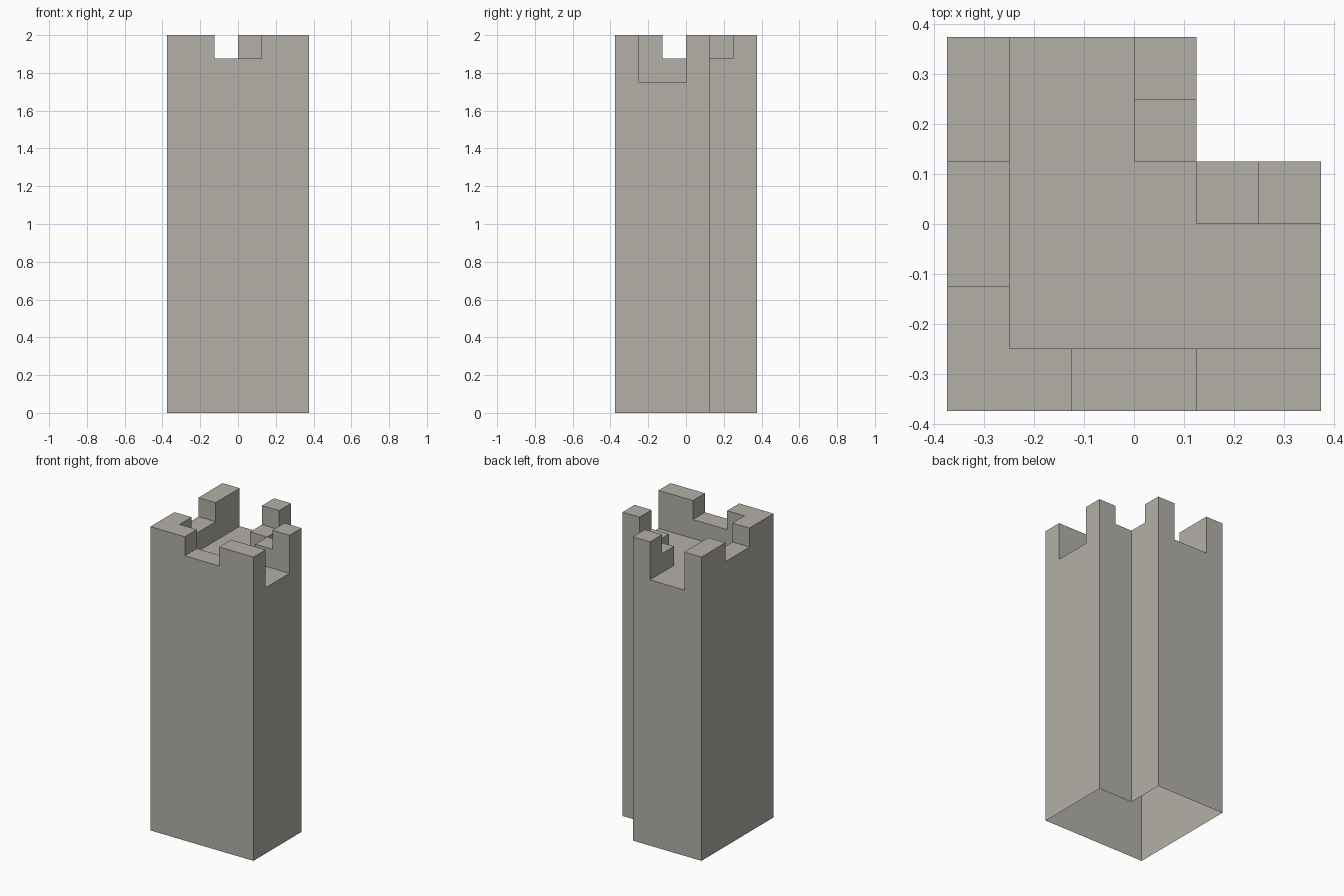
import bpy, bmesh, math

if "Cube" in bpy.data.objects:
    bpy.data.objects.remove(bpy.data.objects["Cube"])

CELL, HALF = 0.125, 0.375
LEVELS = [0.0, 1.75, 1.875, 2.0]     # ground, roof floor, crenel, merlon

# Battlement plan, front row first: 0 outside, 1 floor, 2 crenel, 3 merlon
PLAN = ["332233",
        "311111",
        "211111",
        "211123",
        "311200",
        "311300"]


def level(i, j):
    return int(PLAN[j][i]) if 0 <= i < 6 and 0 <= j < 6 else 0


def corner(i, j, k):
    return (i * CELL - HALF, j * CELL - HALF, LEVELS[k])


bm = bmesh.new()


def quad(points):
    bm.faces.new([bm.verts.new(corner(*p)) for p in points])


# Each side: neighbour step and the two plan corners, counter-clockwise
SIDES = [((0, -1), (0, 0), (1, 0)), ((1, 0), (1, 0), (1, 1)),
         ((0, 1), (1, 1), (0, 1)), ((-1, 0), (0, 1), (0, 0))]

for j in range(6):
    for i in range(6):
        h = level(i, j)
        if not h:
            continue
        # Floor, crenel and merlon tops
        quad([(i, j, h), (i + 1, j, h), (i + 1, j + 1, h), (i, j + 1, h)])
        # Walls down to the lower neighbour (the shaft is open underneath)
        for (dx, dy), a, b in SIDES:
            for k in range(level(i + dx, j + dy), h):
                p, q = (i + a[0], j + a[1]), (i + b[0], j + b[1])
                quad([(*p, k), (*q, k), (*q, k + 1), (*p, k + 1)])

# Merge the cells into large flat faces
bmesh.ops.remove_doubles(bm, verts=bm.verts[:], dist=0.0001)
bmesh.ops.dissolve_limit(bm, angle_limit=math.radians(1),
                         verts=bm.verts[:], edges=bm.edges[:])

mesh = bpy.data.meshes.new("ruined_tower")
bm.to_mesh(mesh)
bm.free()

stone = bpy.data.materials.new("warm grey stone")
stone.diffuse_color = (0.448, 0.434, 0.387, 1)
stone.use_nodes = True
stone.node_tree.nodes["Principled BSDF"].inputs["Base Color"].default_value = stone.diffuse_color
mesh.materials.append(stone)

tower = bpy.data.objects.new("ruined_tower", mesh)
bpy.context.collection.objects.link(tower)
